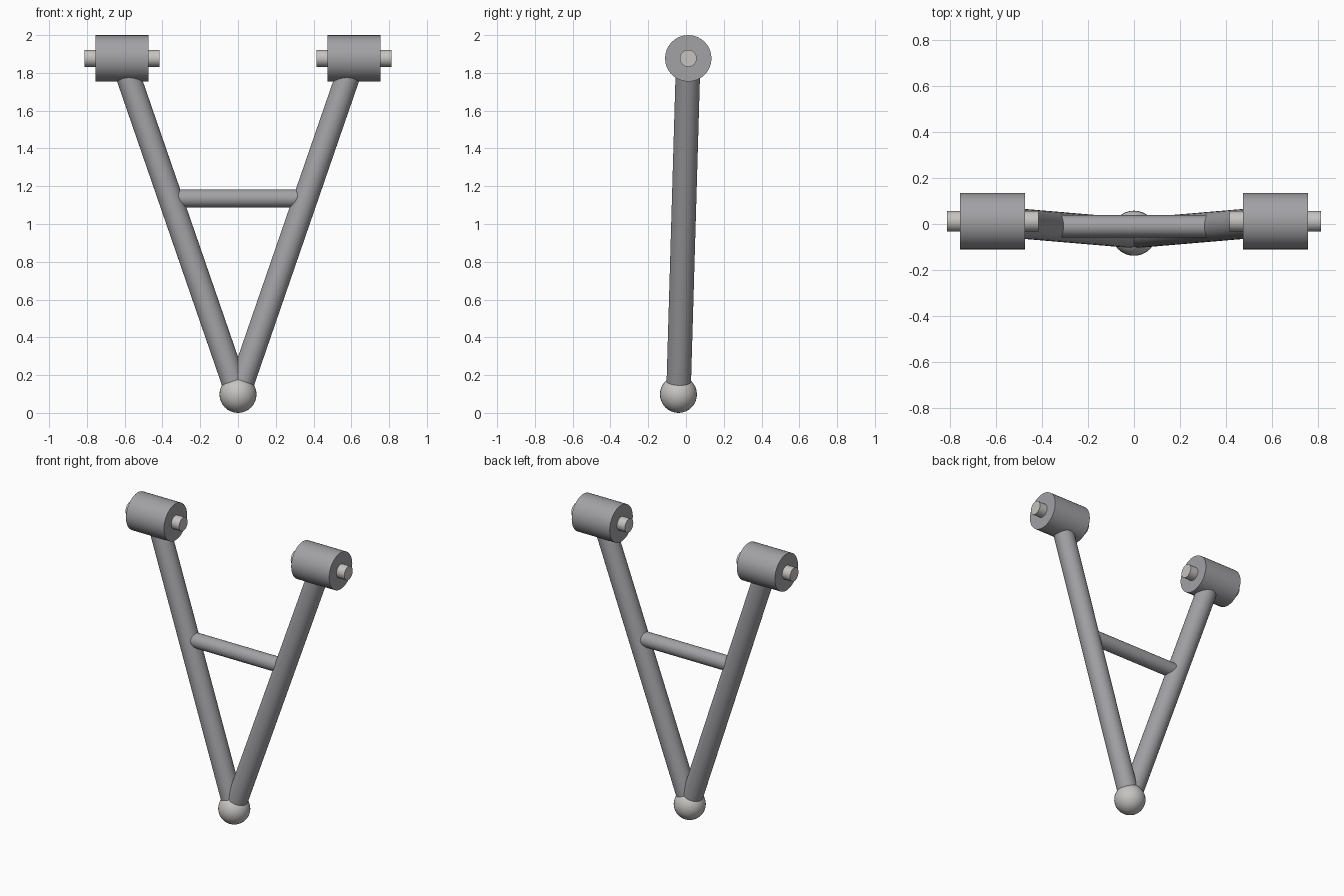
import bpy
import math
from mathutils import Vector

if "Cube" in bpy.data.objects:
    bpy.data.objects.remove(bpy.data.objects["Cube"])

BALL = Vector((0, -0.04, 0.098))      # ball joint centre
PIVOT = Vector((0.614, 0.012, 1.877))  # bushing centre on the +x side


def material(name, rgb):
    mat = bpy.data.materials.new(name)
    mat.diffuse_color = (*rgb, 1)
    mat.use_nodes = True
    mat.node_tree.nodes["Principled BSDF"].inputs["Base Color"].default_value = mat.diffuse_color
    return mat


frame_grey = material("frame_grey", (0.36, 0.36, 0.38))
bare_metal = material("bare_metal", (0.56, 0.55, 0.53))


def finish(name, mat):
    obj = bpy.context.object
    obj.name = name
    obj.data.materials.append(mat)
    bpy.ops.object.shade_smooth_by_angle(angle=math.radians(35))
    return obj


def rod(name, start, end, radius, mat, sides=32):
    axis = end - start
    bpy.ops.mesh.primitive_cylinder_add(
        vertices=sides, radius=radius, depth=axis.length,
        location=(start + end) / 2,
        rotation=axis.to_track_quat('Z', 'Y').to_euler())
    return finish(name, mat)


# Ball joint at the foot of the V
bpy.ops.mesh.primitive_uv_sphere_add(segments=32, ring_count=16, radius=0.098, location=BALL)
finish("ball_joint", bare_metal)

# Arm, bushing and pivot pin on each side
for side, s in (("left", -1), ("right", 1)):
    centre = Vector((s * PIVOT.x, PIVOT.y, PIVOT.z))
    rod(f"{side}_arm", BALL, centre, 0.065, frame_grey)
    for part, half, radius, mat in (("bushing", 0.141, 0.123, frame_grey),
                                    ("pivot_pin", 0.199, 0.045, bare_metal)):
        offset = Vector((half, 0, 0))
        rod(f"{side}_{part}", centre - offset, centre + offset, radius, mat)

# Crossbar between the arm centre lines
joint = BALL.lerp(PIVOT, 0.583)
rod("crossbar", Vector((-joint.x, joint.y, joint.z)), joint, 0.048, frame_grey)
